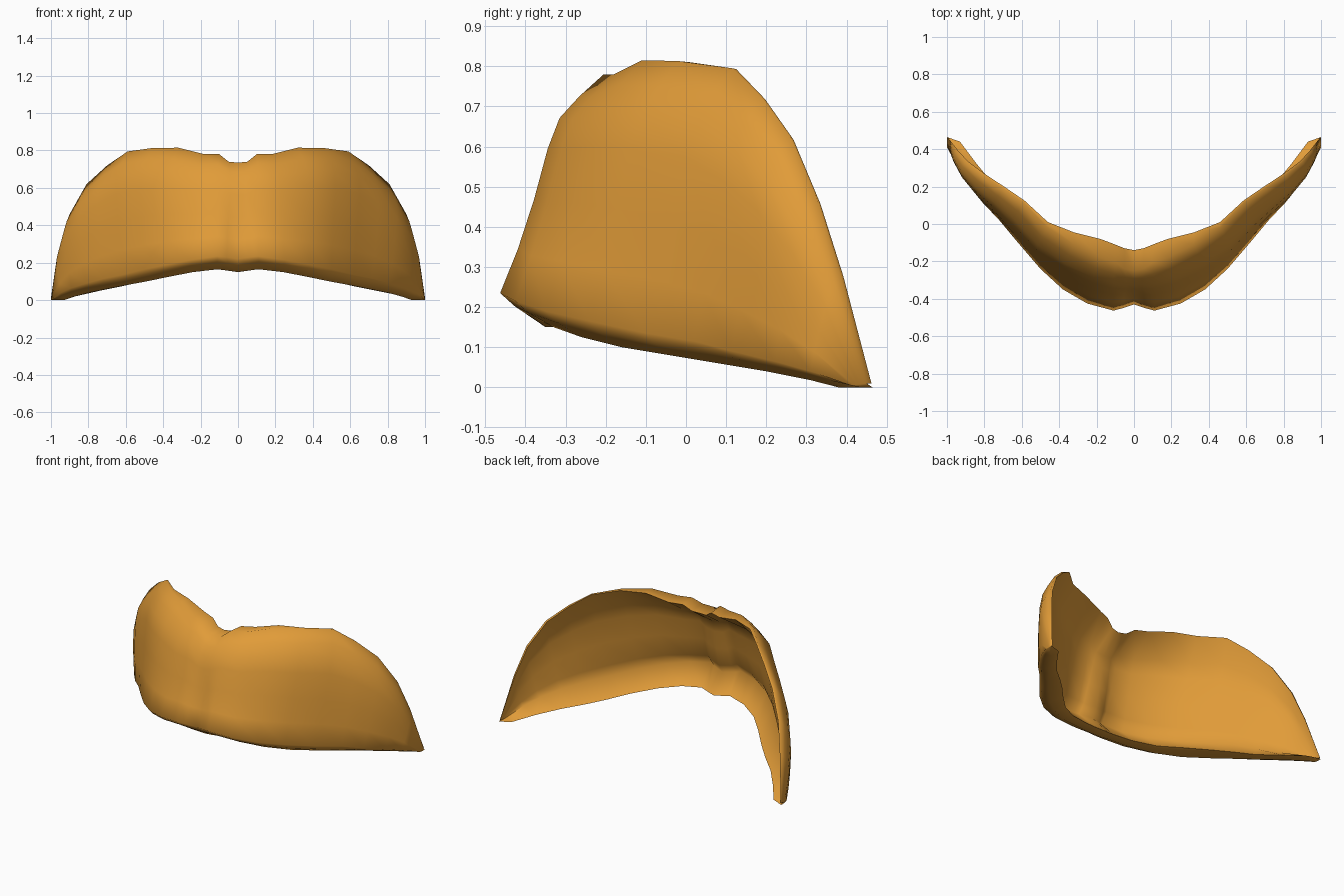
import bpy, bmesh, math
from mathutils import Vector

if "Cube" in bpy.data.objects:
    bpy.data.objects.remove(bpy.data.objects["Cube"])

# Rail curves of the right half, from the centre line to the wing tip
top_outer = [(0, -.25, .735), (.05, -.24, .74), (.10, -.205, .78), (.18, -.18, .78), (.32, -.11, .815),
             (.46, -.02, .813), (.59, .115, .795), (.70, .19, .72), (.81, .262, .62), (.90, .33, .46),
             (.95, .385, .28), (1, .455, .01)]
top_inner = [(0, -.14, .73), (.05, -.13, .735), (.10, -.11, .77), (.18, -.08, .775), (.32, -.045, .81),
             (.46, .01, .81), (.585, .125, .793), (.69, .197, .718), (.798, .268, .617), (.888, .335, .457),
             (.94, .392, .277), (.995, .462, .01)]
bulge = [(0, -.43, .22), (.06, -.45, .23), (.11, -.463, .235), (.25, -.425, .215), (.38, -.35, .19),
         (.50, -.24, .165), (.62, -.10, .135), (.72, .02, .115), (.81, .115, .09), (.89, .22, .065),
         (.945, .31, .04), (1, .41, .005)]
bottom_outer = [(0, -.35, .15), (.055, -.36, .158), (.11, -.36, .165), (.24, -.33, .15), (.37, -.26, .125),
                (.49, -.16, .10), (.60, -.04, .08), (.70, .08, .06), (.80, .20, .04), (.88, .31, .018),
                (.93, .38, 0), (1, .435, 0)]
bottom_inner = [(0, -.28, .15), (.05, -.29, .157), (.10, -.30, .166), (.22, -.27, .155), (.34, -.20, .135),
                (.45, -.09, .115), (.55, .02, .09), (.64, .11, .07), (.74, .20, .05), (.84, .32, .03),
                (.93, .44, .005), (1, .465, 0)]
STEPS = [(.1, .037), (.2, .062), (.34, .052), (.57, .022), (.8, .004)]   # height fraction, outward swell


def section(i):
    """Closed cross-section loop of the shell at station i."""
    t, ti, b, bo, bi = (Vector(r[i]) for r in (top_outer, top_inner, bulge, bottom_outer, bottom_inner))
    j, k = max(i - 1, 0), min(i + 1, len(bulge) - 1)
    d = Vector(bulge[k]) - Vector(bulge[j])
    out = Vector((d.y, -d.x, 0)).normalized() if i else Vector((0, -1, 0))
    scale = max(t.z - b.z, 0) / .55
    fade = 1 - i / (len(bulge) - 1)
    centre = .75 if i < 2 else 1
    wall = []
    for f, s in STEPS:
        swell = s * centre * (.4 + .6 * fade) + .04 * (1 - fade) * math.sin(math.pi * f)
        wall.append(t.lerp(b, f) + out * swell * scale)
    thick = .012 + .05 * fade
    lining = [p - out * thick for p in wall[1:]]
    # lip starts just above the bulge on the inside
    lip = b - out * thick + Vector((0, 0, .05 * scale))
    under = b.lerp(bo, .45) + out * .012 * min(scale, 1)
    return [ti, t] + wall + [b, under, bo, bi, lip] + lining[::-1]


# Curved shell: mirrored sections bridged into a closed skin
n = len(bulge)
halves = [section(i) for i in range(n)]
flip = [[Vector((-p.x, p.y, p.z)) for p in s] for s in halves[:0:-1]]
bm = bmesh.new()
rings = [[bm.verts.new(p) for p in s] for s in flip + halves]
m = len(rings[0])
for a, b in zip(rings, rings[1:]):
    for q in range(m):
        r = (q + 1) % m
        bm.faces.new((a[q], a[r], b[r], b[q]))
bm.faces.new(rings[0])
bm.faces.new(rings[-1][::-1])
bmesh.ops.recalc_face_normals(bm, faces=bm.faces)
mesh = bpy.data.meshes.new("curved_shell")
bm.to_mesh(mesh)
bm.free()
shell = bpy.data.objects.new("curved_shell", mesh)
bpy.context.collection.objects.link(shell)

# Warm orange surface
mat = bpy.data.materials.new("warm_orange")
mat.diffuse_color = (.75, .33, .04, 1)
mat.use_nodes = True
mat.node_tree.nodes["Principled BSDF"].inputs["Base Color"].default_value = mat.diffuse_color
mesh.materials.append(mat)
bpy.context.view_layer.objects.active = shell
shell.select_set(True)
bpy.ops.object.shade_smooth_by_angle(angle=math.radians(80))
